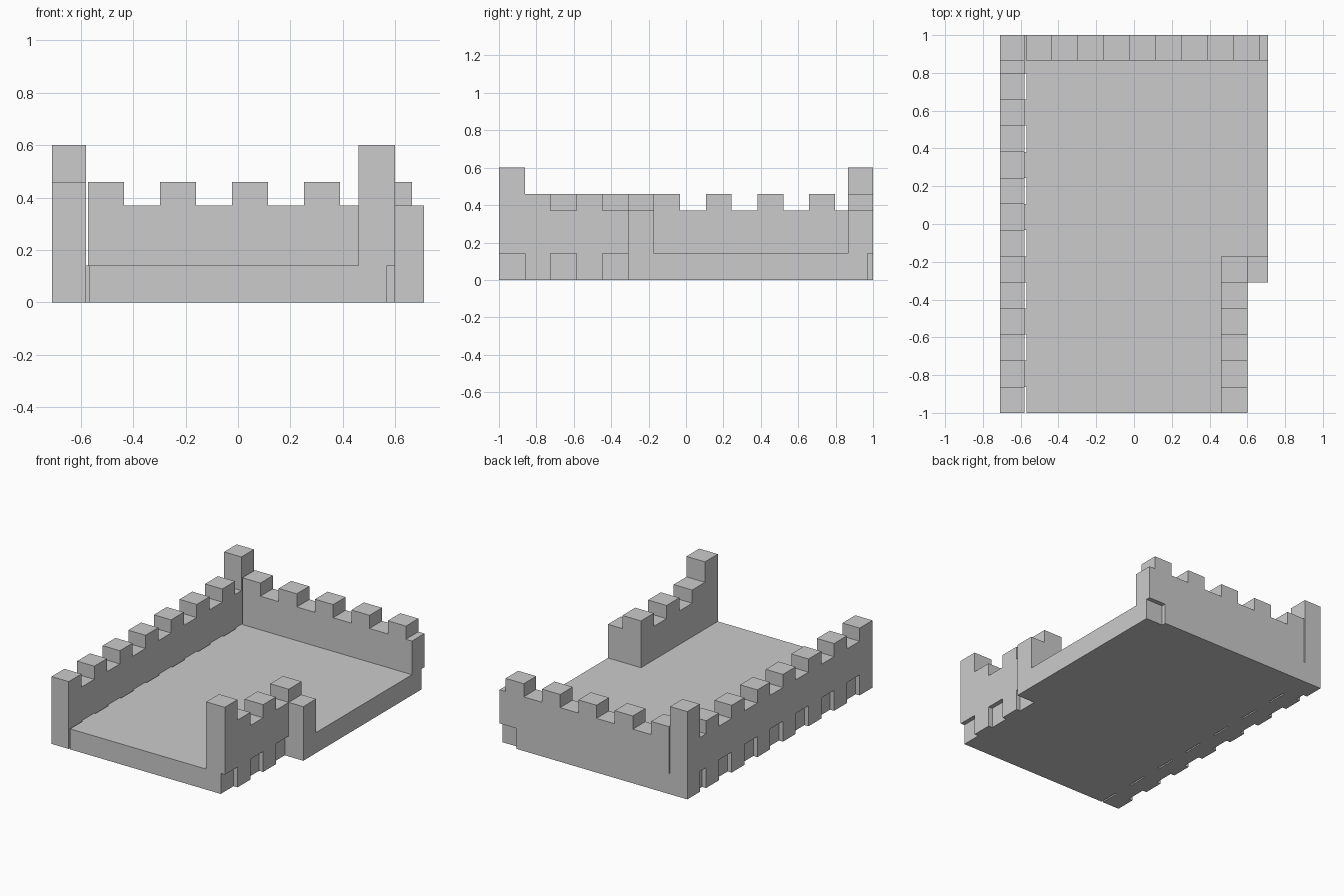
import bpy, bmesh
from mathutils import Vector

if "Cube" in bpy.data.objects:
    bpy.data.objects.remove(bpy.data.objects["Cube"])

S = 0.1382          # merlon pitch along the long walls
LOW, MID, TALL, BASE = 0.37, 0.46, 0.60, 0.14


def prism(name, pts, place, offset):
    """Extrude a 2D outline; place maps (a, b) into space."""
    me = bpy.data.meshes.new(name)
    bm = bmesh.new()
    face = bm.faces.new([bm.verts.new(place(a, b)) for a, b in pts])
    ext = bmesh.ops.extrude_face_region(bm, geom=[face])
    verts = [g for g in ext["geom"] if isinstance(g, bmesh.types.BMVert)]
    bmesh.ops.translate(bm, verts=verts, vec=Vector(offset))
    bmesh.ops.recalc_face_normals(bm, faces=bm.faces)
    bm.to_mesh(me)
    bm.free()
    ob = bpy.data.objects.new(name, me)
    bpy.context.collection.objects.link(ob)
    return ob


def steps(start, runs):
    """Staircase outline from (end, level) runs."""
    pts = []
    for end, level in runs:
        pts += [(start, level), (end, level)]
        start = end
    return pts


# joint positions along y, shared by the long walls and the floor
joints = [-1 + S * i for i in range(1, 14)] + [0.865, 1.0]

# floor plate: slotted left edge, recessed right edge, notched back corner
left = steps(-1, [(y, -0.57 if i % 2 == 0 else -0.68)
                  for i, y in enumerate(joints[:-1])] + [(1, -0.71)])
right = steps(-1, [(y, 0.57 if i % 2 == 0 else 0.60)
                   for i, y in enumerate(joints[:5])] + [(0.97, 0.71)])
outline = [(x, y) for y, x in left] + [(0.58, 1), (0.58, 0.97)]
outline += [(x, y) for y, x in reversed(right)]
prism("floor", outline, lambda a, b: (a, b, 0), (0, 0, BASE))

# left wall: merlons above, matching legs below, tall tower at the back
top = steps(-1, [(y, MID if i % 2 == 0 else LOW)
                 for i, y in enumerate(joints[:-1])] + [(1, TALL)])
bottom = steps(-1, [(y, 0 if i % 2 == 0 else BASE)
                    for i, y in enumerate(joints[:-2])] + [(1, BASE)])
prism("left_wall", top + bottom[::-1], lambda a, b: (-0.71, a, b), (0.13, 0, 0))

# right front wall with tall tower at the front
top = steps(-1, [(joints[0], TALL)] + [(y, LOW if i % 2 == 0 else MID)
                                       for i, y in enumerate(joints[1:6], 1)])
# swap so merlons alternate with the left wall
for i, (y, z) in enumerate(top[2:], 2):
    top[i] = (y, MID if (i // 2) % 2 else LOW)
prism("right_wall", top + [(joints[5], BASE), (-1, BASE)],
      lambda a, b: (0.46, a, b), (0.14, 0, 0))

# short return wall beside the right wall
prism("return_wall", [(0.60, BASE), (0.71, BASE), (0.71, LOW), (0.60, LOW)],
      lambda a, b: (a, joints[4], b), (0, S, 0))

# back wall with five merlons
runs = []
for i in range(5):
    x = -0.573 + 0.275 * i
    runs += [(x + 0.137, MID), (x + 0.275 if i < 4 else 0.71, LOW)]
prism("back_wall", steps(-0.573, runs) + [(0.71, BASE), (-0.573, BASE)],
      lambda a, b: (a, 0.865, b), (0, 0.135, 0))
